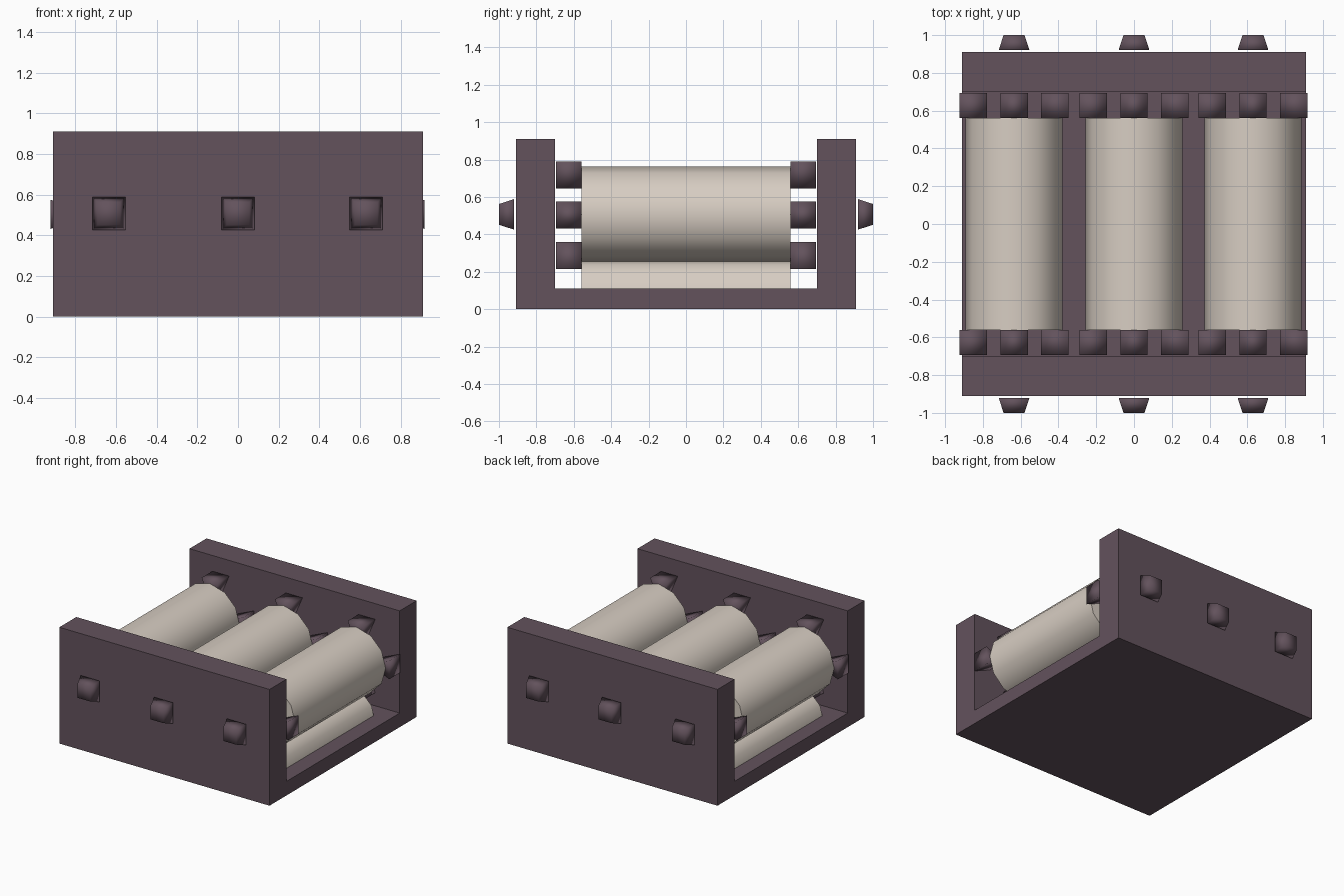
import bpy, bmesh, math
from mathutils import Matrix, Vector

if "Cube" in bpy.data.objects:
    bpy.data.objects.remove(bpy.data.objects["Cube"])


def material(name, color):
    m = bpy.data.materials.new(name)
    m.diffuse_color = color
    m.use_nodes = True
    m.node_tree.nodes["Principled BSDF"].inputs["Base Color"].default_value = m.diffuse_color
    return m


DARK = material("dark_plum", (0.125, 0.085, 0.108, 1))
PALE = material("pale_stone", (0.68, 0.61, 0.54, 1))


def add_object(name, bm, mat, smooth):
    bmesh.ops.recalc_face_normals(bm, faces=bm.faces)
    for f in bm.faces:
        f.smooth = smooth
    me = bpy.data.meshes.new(name)
    bm.to_mesh(me)
    bm.free()
    me.materials.append(mat)
    ob = bpy.data.objects.new(name, me)
    bpy.context.collection.objects.link(ob)
    return ob


def prism_y(name, profile, y0, y1, mat, rot=0, sharp=True):
    """Extrude an (x, z) outline along y."""
    bm = bmesh.new()
    face = bm.faces.new([bm.verts.new((x, y0, z)) for x, z in profile])
    ext = bmesh.ops.extrude_face_region(bm, geom=[face])
    moved = [v for v in ext["geom"] if isinstance(v, bmesh.types.BMVert)]
    bmesh.ops.translate(bm, verts=moved, vec=(0, y1 - y0, 0))
    bm.transform(Matrix.Rotation(rot, 4, "Z"))
    ob = add_object(name, bm, mat, not sharp)
    if not sharp:
        # long sides shade smoothly, end caps stay crisp
        ob.data.set_sharp_from_angle(angle=math.radians(50))
    return ob


def tapered_block(name, size, taper_end, taper, matrix):
    """Box with one z end (+1 or -1) scaled by taper (x, y)."""
    bm = bmesh.new()
    bmesh.ops.create_cube(bm, size=1)
    for v in bm.verts:
        if v.co.z * taper_end > 0:
            v.co.x *= taper[0]
            v.co.y *= taper[1]
        v.co = Vector(a * b for a, b in zip(v.co, size))
    bm.transform(matrix)
    return add_object(name, bm, DARK, True)


def arc(cx, cz, r, sides, start, end, closed):
    n = sides if closed else sides + 1
    return [(cx + r * math.cos(start + (end - start) * i / sides),
             cz + r * math.sin(start + (end - start) * i / sides)) for i in range(n)]


# U-shaped frame: floor with a wall at front and back
u = [(-.91, 0), (.91, 0), (.91, .91), (.70, .91),
     (.70, .11), (-.70, .11), (-.70, .91), (-.91, .91)]
prism_y("frame", u, -.91, .91, DARK, rot=math.pi / 2)

ZC = .507
for i, x in enumerate((-.635, 0, .63)):
    # Main roller
    prism_y(f"roller_{i}", arc(x, ZC, .256, 12, 0, 2 * math.pi, True),
            -.56, .56, PALE, sharp=False)
    # Half-round bearing rail on the floor beneath it
    prism_y(f"lower_roller_{i}", arc(x, .105, .155, 6, 0, math.pi, False),
            -.56, .56, PALE, sharp=False)
    for s, side in ((-1, "front"), (1, "back")):
        # Four radial wedge teeth at each roller end
        for k in range(4):
            m = (Matrix.Translation((x, s * .627, ZC - .004))
                 @ Matrix.Rotation(k * math.pi / 2, 4, "Y")
                 @ Matrix.Translation((0, 0, .215)))
            tapered_block(f"{side}_tooth_{i}_{k}", (.145, .134, .145), -1, (.15, 1), m)
        # Axle stud outside the wall
        m = (Matrix.Translation((x, s * .96, ZC))
             @ Matrix.Rotation(-s * math.pi / 2, 4, "X"))
        tapered_block(f"{side}_stud_{i}", (.163, .163, .08), 1, (.68, .68), m)
